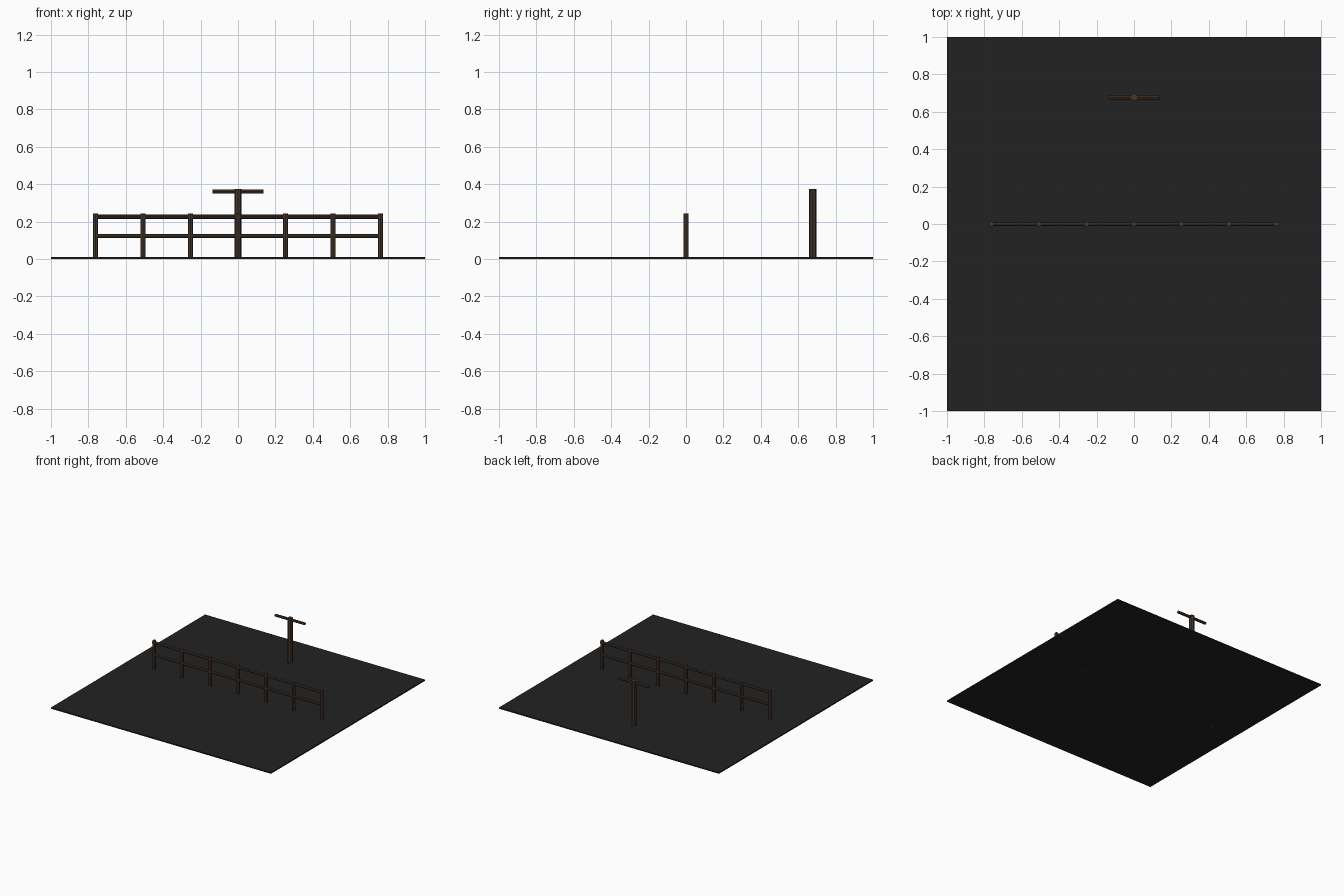
import bpy, math

if "Cube" in bpy.data.objects:
    bpy.data.objects.remove(bpy.data.objects["Cube"])


def material(name, rgb):
    m = bpy.data.materials.new(name)
    m.diffuse_color = (*rgb, 1)
    m.use_nodes = True
    m.node_tree.nodes["Principled BSDF"].inputs["Base Color"].default_value = m.diffuse_color
    return m


asphalt = material("dark_ground", (0.016, 0.016, 0.016))
wood = material("brown_wood", (0.06, 0.038, 0.024))


def rod(name, radius, length, center, along_x=False, sides=8):
    rot = (0, math.pi / 2, 0) if along_x else (0, 0, 0)
    bpy.ops.mesh.primitive_cylinder_add(vertices=sides, radius=radius, depth=length,
                                        location=center, rotation=rot)
    o = bpy.context.object
    o.name = name
    o.data.materials.append(wood)
    return o


# Flat ground slab
bpy.ops.mesh.primitive_cube_add(size=1, location=(0, 0, 0.005))
ground = bpy.context.object
ground.name = "ground_slab"
ground.scale = (2, 2, 0.01)
ground.data.materials.append(asphalt)

# Fence posts
for i in range(7):
    rod(f"fence_post_{i + 1}", 0.014, 0.243, ((i - 3) * 0.254, 0, 0.1215))

# Fence rails
for name, z in (("lower_rail", 0.123), ("upper_rail", 0.226)):
    rod(name, 0.011, 1.55, (0, 0, z), along_x=True)

# Tall post with crossbar behind the fence
rod("tall_post", 0.02, 0.375, (0, 0.677, 0.1875))
rod("crossbar", 0.011, 0.27, (0, 0.677, 0.36), along_x=True)
